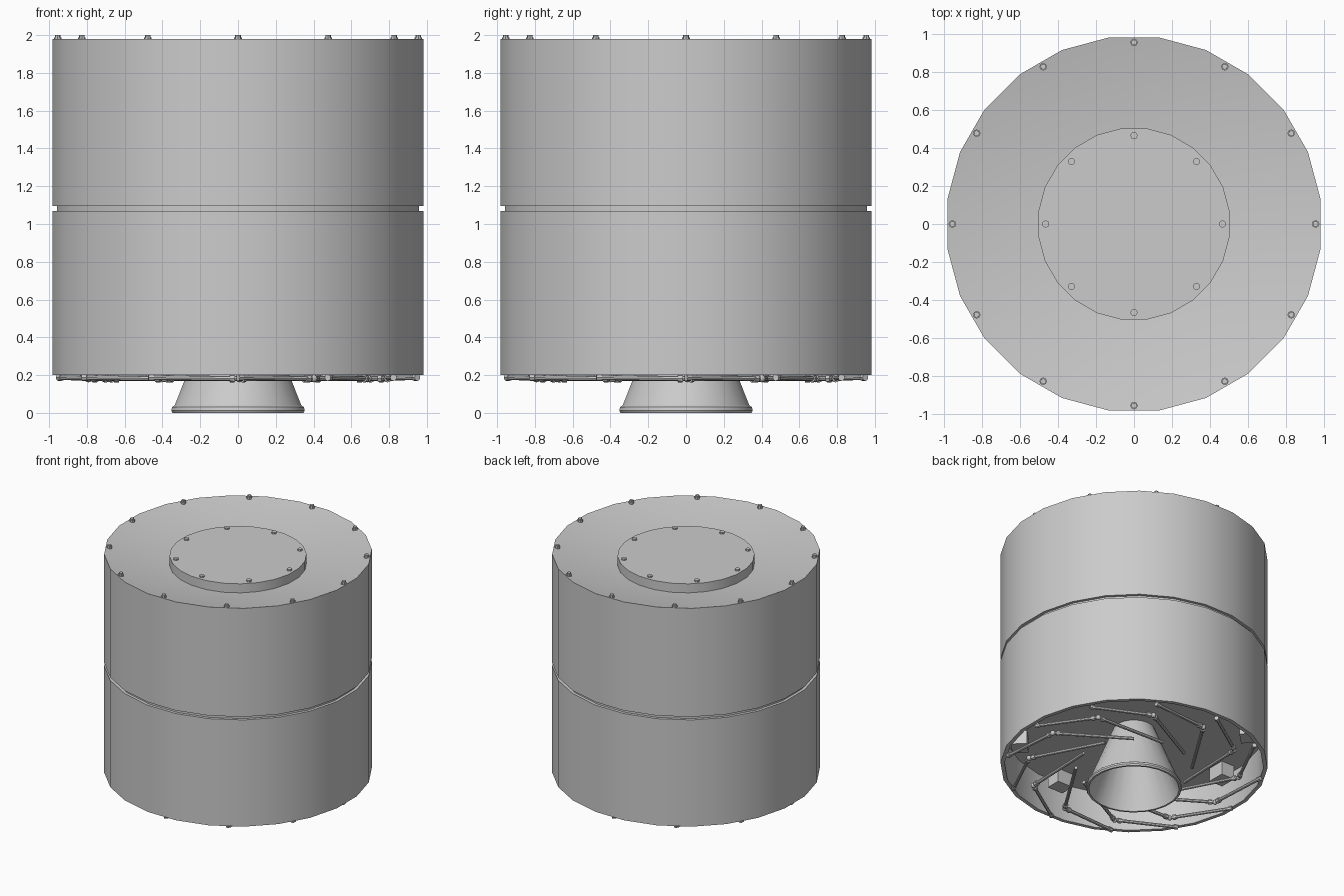
import bpy, bmesh, math
from mathutils import Vector, Matrix

if "Cube" in bpy.data.objects:
    bpy.data.objects.remove(bpy.data.objects["Cube"])

grey = bpy.data.materials.new("light_grey")
grey.diffuse_color = (0.6, 0.6, 0.6, 1)
grey.use_nodes = True
grey.node_tree.nodes["Principled BSDF"].inputs["Base Color"].default_value = grey.diffuse_color


def finish(name, bm):
    bmesh.ops.remove_doubles(bm, verts=bm.verts, dist=1e-5)
    bmesh.ops.recalc_face_normals(bm, faces=bm.faces)
    me = bpy.data.meshes.new(name)
    bm.to_mesh(me)
    bm.free()
    me.materials.append(grey)
    ob = bpy.data.objects.new(name, me)
    bpy.context.collection.objects.link(ob)
    bpy.ops.object.select_all(action='DESELECT')
    ob.select_set(True)
    bpy.context.view_layer.objects.active = ob
    bpy.ops.object.shade_smooth_by_angle(angle=math.radians(30))
    return ob


def lathe(name, profile, n=24):
    # revolve an (r, z) profile, with flat sides on the axes
    bm = bmesh.new()
    vs = [bm.verts.new((r, 0, z)) for r, z in profile]
    es = [bm.edges.new(p) for p in zip(vs, vs[1:])]
    bmesh.ops.spin(bm, geom=vs + es, cent=(0, 0, 0), axis=(0, 0, 1),
                   angle=2 * math.pi, steps=n, use_duplicate=False)
    bmesh.ops.rotate(bm, verts=bm.verts, cent=(0, 0, 0),
                     matrix=Matrix.Rotation(math.pi / n, 3, 'Z'))
    return finish(name, bm)


def rod(bm, a, b, r1, r2=None, n=8):
    a, b = Vector(a), Vector(b)
    d = b - a
    m = Matrix.Translation((a + b) / 2) @ d.to_track_quat('Z', 'Y').to_matrix().to_4x4()
    bmesh.ops.create_cone(bm, cap_ends=True, segments=n, radius1=r1,
                          radius2=r1 if r2 is None else r2, depth=d.length, matrix=m)


def polar(r, deg, z):
    t = math.radians(deg)
    return Vector((r * math.cos(t), r * math.sin(t), z))


# Drum: dished top, groove at the middle, hollow underside
lathe("drum", [(0, 1.88), (0.5, 1.88), (0.99, 1.98), (0.99, 1.095), (0.967, 1.095),
               (0.967, 1.07), (0.99, 1.07), (0.99, 0.2), (0.96, 0.2), (0.96, 0.5), (0, 0.5)])

# Raised hatch in the dished top
lathe("top_hatch", [(0, 1.955), (0.507, 1.955), (0.507, 1.87), (0, 1.87)])

# Engine bell with a small lip
lathe("engine_nozzle", [(0, 0.51), (0.155, 0.5), (0.338, 0.04), (0.352, 0.03), (0.356, 0.012),
                        (0.35, 0.0), (0.335, 0.0), (0.325, 0.03), (0.14, 0.48), (0, 0.485)])

# Bolts around the top rim
bm = bmesh.new()
for i in range(12):
    rod(bm, polar(0.955, i * 30, 1.96), polar(0.955, i * 30, 1.988), 0.02)
    rod(bm, polar(0.955, i * 30, 1.985), polar(0.955, i * 30, 2.0), 0.015)
finish("rim_bolts", bm)

# Bolts around the hatch
bm = bmesh.new()
for i in range(8):
    rod(bm, polar(0.465, i * 45, 1.95), polar(0.465, i * 45, 1.968), 0.019)
finish("hatch_bolts", bm)

# Bent struts under the drum, with a collar at each joint
bm = bmesh.new()
for i in range(12):
    start = polar(0.95, i * 30, 0.187)
    elbow = polar(0.79, i * 30 + 30.5, 0.182)
    end = polar(0.43, i * 30 + 80, 0.182)
    rod(bm, start, elbow, 0.013)
    rod(bm, elbow, end, 0.013)
    u, v = (elbow - start).normalized(), (end - elbow).normalized()
    rod(bm, start, start + u * 0.03, 0.018)
    rod(bm, elbow - u * 0.05, elbow - u * 0.025, 0.021)
    rod(bm, elbow + v * 0.025, elbow + v * 0.05, 0.021)
    bmesh.ops.create_icosphere(bm, subdivisions=2, radius=0.02,
                               matrix=Matrix.Translation(elbow))
finish("bottom_struts", bm)

# Equipment boxes inside the hollow underside
bm = bmesh.new()
for i in range(8):
    m = (Matrix.Rotation(math.radians(45 * i), 4, 'Z')
         @ Matrix.Translation((0.85, 0, 0.45)) @ Matrix.Diagonal((0.12, 0.14, 0.12, 1)))
    bmesh.ops.create_cube(bm, size=1, matrix=m)
finish("equipment_boxes", bm)
